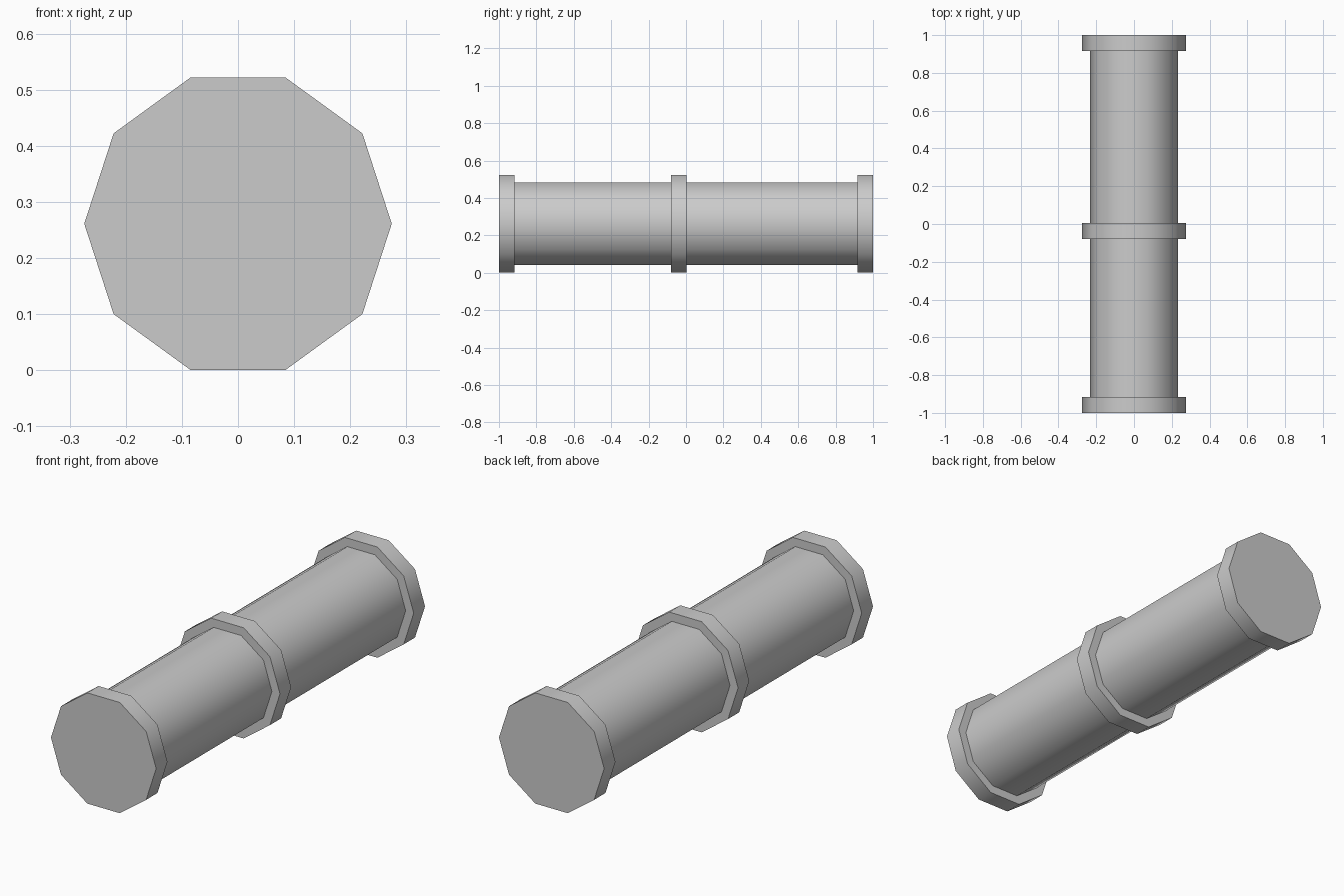
import bpy, bmesh
from math import pi, cos, sin, radians

if "Cube" in bpy.data.objects:
    bpy.data.objects.remove(bpy.data.objects["Cube"])

SIDES = 10
CENTRE_Z = 0.261


def prism(name, radius, y0, y1):
    """Ten-sided closed cylinder along y with corners on the x axis."""
    bm = bmesh.new()
    ring = []
    for i in range(SIDES):
        a = 2 * pi * i / SIDES
        ring.append(bm.verts.new((radius * cos(a), y0, CENTRE_Z + radius * sin(a))))
    base = bm.faces.new(ring)
    ext = bmesh.ops.extrude_face_region(bm, geom=[base], use_keep_orig=True)
    top = [g for g in ext["geom"] if isinstance(g, bmesh.types.BMVert)]
    bmesh.ops.translate(bm, verts=top, vec=(0, y1 - y0, 0))
    bmesh.ops.recalc_face_normals(bm, faces=bm.faces[:])
    mesh = bpy.data.meshes.new(name)
    bm.to_mesh(mesh)
    bm.free()
    obj = bpy.data.objects.new(name, mesh)
    bpy.context.collection.objects.link(obj)
    # smooth round the sides, sharp at the rims
    bpy.ops.object.select_all(action='DESELECT')
    obj.select_set(True)
    bpy.context.view_layer.objects.active = obj
    bpy.ops.object.shade_smooth_by_angle(angle=radians(40))
    return obj


# main tube
prism("pipe", 0.232, -0.96, 0.96)

# raised collars: both ends and the middle joint
for name, y0, y1 in (("front_collar", -1.0, -0.916),
                     ("middle_collar", -0.079, 0.004),
                     ("back_collar", 0.916, 1.0)):
    prism(name, 0.274, y0, y1)
